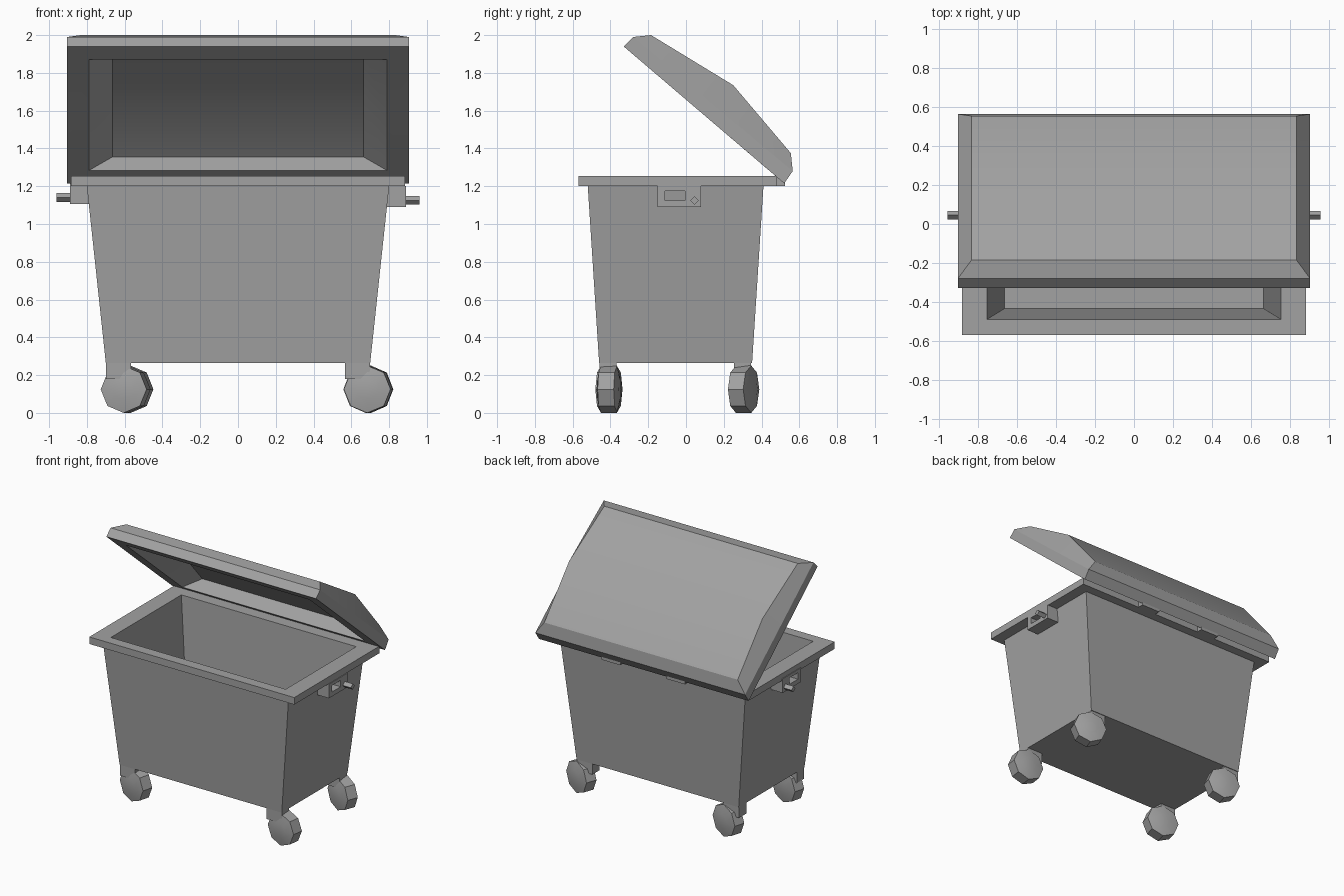
import bpy
import bmesh
from math import radians, sin, cos, pi

cube = bpy.data.objects.get("Cube")
if cube:
    bpy.data.objects.remove(cube, do_unlink=True)

grey = bpy.data.materials.new("bin_grey")
grey.use_nodes = True
tone = (0.36, 0.36, 0.36, 1)
grey.diffuse_color = tone
grey.node_tree.nodes["Principled BSDF"].inputs["Base Color"].default_value = tone


def finish(name, bm, angle=30):
    bmesh.ops.recalc_face_normals(bm, faces=bm.faces)
    mesh = bpy.data.meshes.new(name)
    bm.to_mesh(mesh)
    bm.free()
    mesh.materials.append(grey)
    obj = bpy.data.objects.new(name, mesh)
    bpy.context.collection.objects.link(obj)
    bpy.ops.object.select_all(action="DESELECT")
    obj.select_set(True)
    bpy.context.view_layer.objects.active = obj
    bpy.ops.object.shade_smooth_by_angle(angle=radians(angle))
    return obj


def loft(name, rings):
    """Skin a stack of equal rings and cap both ends."""
    bm = bmesh.new()
    loops = [[bm.verts.new(p) for p in ring] for ring in rings]
    n = len(loops[0])
    for a, b in zip(loops, loops[1:]):
        for i in range(n):
            j = (i + 1) % n
            bm.faces.new((a[i], a[j], b[j], b[i]))
    for cap in (loops[0], loops[-1]):
        if n == 6:  # lid caps fold across the middle
            bm.faces.new((cap[0], cap[1], cap[4], cap[5]))
            bm.faces.new((cap[1], cap[2], cap[3], cap[4]))
        else:
            bm.faces.new(cap)
    return finish(name, bm)


def rect(x, y0, y1, z):
    return [(-x, y0, z), (x, y0, z), (x, y1, z), (-x, y1, z)]


def box(name, x0, x1, y0, y1, z0, z1):
    return loft(name, [[(x0, y0, z), (x1, y0, z), (x1, y1, z), (x0, y1, z)]
                       for z in (z0, z1)])


# Tapered open container with an overhanging rim
loft("container", [
    rect(0.70, -0.46, 0.35, 0.265),
    rect(0.80, -0.52, 0.41, 1.20),
    rect(0.885, -0.57, 0.48, 1.20),
    rect(0.885, -0.57, 0.48, 1.255),
    rect(0.755, -0.49, 0.38, 1.255),
    rect(0.665, -0.435, 0.325, 0.30),
])


# Raised hollow lid: each ring is a half width and front, middle, back points
def lid_ring(x, points):
    right = [(x, y, z) for y, z in points]
    left = [(-x, y, z) for y, z in reversed(points)]
    return right + left


loft("lid", [
    lid_ring(0.665, [(-0.16, 1.92), (0.22, 1.69), (0.51, 1.355)]),
    lid_ring(0.79, [(-0.25, 1.872), (0.107, 1.567), (0.44, 1.283)]),
    lid_ring(0.905, [(-0.33, 1.94), (0.107, 1.567), (0.52, 1.215)]),
    lid_ring(0.905, [(-0.28, 1.99), (0.154, 1.625), (0.565, 1.28)]),
    lid_ring(0.835, [(-0.185, 2.0), (0.25, 1.735), (0.555, 1.375)]),
])

# Hinges joining rim and lid
for side, x in (("left", 0.28), ("right", -0.28)):
    box("hinge_" + side, x - 0.08, x + 0.08, 0.46, 0.525, 1.20, 1.245)

# Side brackets made as a frame around a window, each with a diamond pin
for side, s, z in (("left", 1, 1.09), ("right", -1, 1.105)):
    x0, x1 = sorted((s * 0.79, s * 0.89))
    top = z + 0.11
    parts = [("lower", -0.15, 0.08, z, z + 0.035),
             ("upper", -0.15, 0.08, z + 0.085, top),
             ("front", -0.15, -0.11, z + 0.035, z + 0.085),
             ("back", -0.005, 0.08, z + 0.035, z + 0.085)]
    for part, y0, y1, z0, z1 in parts:
        box(f"bracket_{part}_{side}", x0, x1, y0, y1, z0, z1)
    ring = [(0.045 + 0.023 * cos(k * pi / 2), z + 0.035 + 0.023 * sin(k * pi / 2))
            for k in range(4)]
    loft("pin_" + side, [[(s * x, py, pz) for py, pz in ring] for x in (0.87, 0.96)])


# Casters: corner leg and a turned octagonal wheel
def wheel(name, x, y, turn):
    radius = 0.125
    rings = []
    for depth, scale in ((-0.058, 0.45), (-0.043, 1), (0.043, 1), (0.058, 0.45)):
        rings.append([(radius * scale * cos(k * pi / 4), depth,
                       radius * scale * sin(k * pi / 4)) for k in range(8)])
    obj = loft(name, rings)
    obj.location = (x, y, radius)
    obj.rotation_euler.z = radians(turn)


for name, leg_x, leg_y, wheel_x, turn in (
        ("front_left", 0.567, -0.458, 0.69, -8),
        ("front_right", -0.70, -0.458, -0.595, -14),
        ("back_left", 0.567, 0.255, 0.69, -20),
        ("back_right", -0.70, 0.255, -0.58, -16)):
    box("leg_" + name, leg_x, leg_x + 0.133, leg_y, leg_y + 0.09, 0.18, 0.27)
    wheel("wheel_" + name, wheel_x, leg_y + 0.05, turn)
